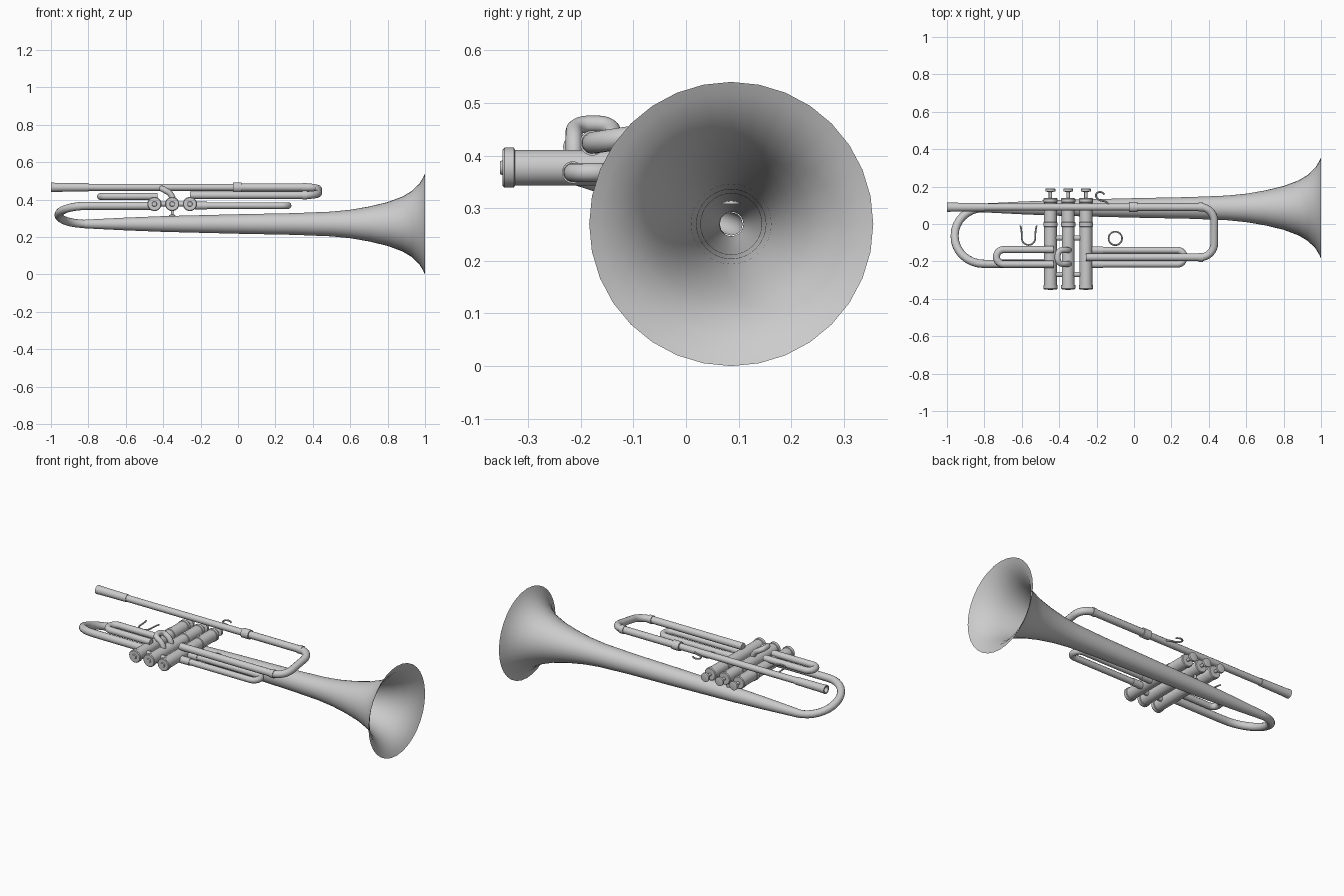
import bpy, bmesh, math
from mathutils import Vector

if "Cube" in bpy.data.objects:
    bpy.data.objects.remove(bpy.data.objects["Cube"])


def finish(ob, angle=40):
    ob.data.shade_smooth()
    ob.data.set_sharp_from_angle(angle=math.radians(angle))
    return ob


def lathe(name, origin, axis, profile, segs=24, angle=40):
    """Revolve (distance, radius) pairs around an axis through origin."""
    a, o = Vector(axis).normalized(), Vector(origin)
    u = a.orthogonal().normalized()
    v = a.cross(u)
    bm = bmesh.new()
    rings = []
    for t, r in profile:
        rings.append([bm.verts.new(o + a * t + r * (u * math.cos(k) + v * math.sin(k)))
                      for k in (2 * math.pi * i / segs for i in range(segs))])
    for p, q in zip(rings, rings[1:]):
        for i in range(segs):
            j = (i + 1) % segs
            bm.faces.new((p[i], p[j], q[j], q[i]))
    bmesh.ops.remove_doubles(bm, verts=bm.verts, dist=1e-5)
    bmesh.ops.recalc_face_normals(bm, faces=bm.faces)
    me = bpy.data.meshes.new(name)
    bm.to_mesh(me)
    bm.free()
    ob = bpy.data.objects.new(name, me)
    bpy.context.collection.objects.link(ob)
    return finish(ob, angle)


def fillet(points, trim, steps=8):
    """Round every inner corner of a polyline."""
    pts = [Vector(p) for p in points]
    out = [pts[0]]
    for a, c, b in zip(pts, pts[1:], pts[2:]):
        p = c + (a - c).normalized() * min(trim, (a - c).length * 0.5 if a != pts[0] else (a - c).length * 0.98)
        q = c + (b - c).normalized() * min(trim, (b - c).length * 0.5 if b != pts[-1] else (b - c).length * 0.98)
        h, k = p.lerp(c, 0.55), q.lerp(c, 0.55)
        for i in range(steps + 1):
            t = i / steps
            s = 1 - t
            out.append(p * s**3 + h * 3 * s * s * t + k * 3 * s * t * t + q * t**3)
    out.append(pts[-1])
    return out


def tube(name, points, r, trim=0.0, sides=4, caps=True, closed=False):
    """Sweep a round section along a path."""
    pts = fillet(points, trim) if trim else [Vector(p) for p in points]
    cu = bpy.data.curves.new(name + "_path", 'CURVE')
    cu.dimensions = '3D'
    cu.bevel_depth = r
    cu.bevel_resolution = sides
    cu.use_fill_caps = caps
    sp = cu.splines.new('POLY')
    sp.points.add(len(pts) - 1)
    for p, co in zip(sp.points, pts):
        p.co = (*co, 1)
    sp.use_cyclic_u = closed
    tmp = bpy.data.objects.new(name + "_tmp", cu)
    bpy.context.collection.objects.link(tmp)
    me = bpy.data.meshes.new_from_object(tmp.evaluated_get(bpy.context.evaluated_depsgraph_get()))
    bpy.data.objects.remove(tmp)
    ob = bpy.data.objects.new(name, me)
    bpy.context.collection.objects.link(ob)
    return finish(ob)


X, Y = (1, 0, 0), (0, 1, 0)
BELL_Y, BELL_Z = 0.086, 0.27
LEAD_Y, LEAD_Z = 0.09, 0.466
VALVE_X, VALVE_Z = (-0.447, -0.352, -0.257), 0.377

# Bell: one open flaring sheet
lathe("bell", (0, BELL_Y, BELL_Z), X,
      [(-0.82, 0.023), (-0.6, 0.034), (-0.4, 0.042), (0, 0.052), (0.3, 0.058), (0.5, 0.066),
       (0.6, 0.076), (0.7, 0.093), (0.8, 0.117), (0.88, 0.147), (0.93, 0.177), (0.97, 0.216),
       (0.99, 0.249), (1.0, 0.27)], 32, 60)

# Bell bow, sloping up to the third valve level
tube("bell_bow", [(-0.8, BELL_Y, BELL_Z), (-0.959, BELL_Y, BELL_Z),
                  (-0.959, -0.213, 0.367), (-0.45, -0.213, 0.367)], 0.022, 0.155, caps=False)

# Mouthpiece receiver, open at the end
lathe("mouthpiece_receiver", (0, LEAD_Y, LEAD_Z), X,
      [(-0.86, 0.012), (-1.0, 0.018), (-1.0, 0.026), (-0.975, 0.024), (-0.8, 0.022), (-0.8, 0.018)])

# Leadpipe and main tuning slide
tube("leadpipe", [(-0.82, LEAD_Y, LEAD_Z), (0.0, LEAD_Y, LEAD_Z)], 0.019)
tube("tuning_slide", [(0, LEAD_Y, LEAD_Z), (0.429, LEAD_Y, LEAD_Z),
                      (0.429, -0.178, 0.424), (-0.257, -0.178, 0.424)], 0.021, 0.075)
for n, x, y, z in (("upper", 0.345, LEAD_Y, LEAD_Z), ("lower", 0.345, -0.178, 0.424)):
    lathe("slide_ferrule_" + n, (x, y, z), X,
          [(0, 0.02), (0, 0.024), (0.025, 0.024), (0.025, 0.02)])
lathe("leadpipe_ferrule", (0, LEAD_Y, LEAD_Z), X,
      [(-0.028, 0.018), (-0.028, 0.027), (0.02, 0.027), (0.02, 0.018)])

# Valves: casing with caps, stem and finger button
for i, x in enumerate(VALVE_X):
    lathe(f"valve_{i + 1}", (x, 0, VALVE_Z), Y,
          [(-0.354, 0), (-0.354, 0.012), (-0.349, 0.014), (-0.349, 0.034), (-0.345, 0.038),
           (-0.327, 0.038), (-0.325, 0.034), (-0.015, 0.034), (-0.013, 0.038), (0.008, 0.038),
           (0.01, 0.035), (0.115, 0.035), (0.117, 0.038), (0.134, 0.038), (0.138, 0.034),
           (0.138, 0.009), (0.17, 0.009), (0.175, 0.026), (0.188, 0.026), (0.19, 0.022), (0.185, 0)])

# Connecting tubes between valves
for n, y in (("upper", -0.075), ("lower", -0.27)):
    tube("valve_connector_" + n, [(VALVE_X[0], y, VALVE_Z), (VALVE_X[2], y, VALVE_Z)], 0.014)

# Valve slides
tube("rear_valve_slide", [(-0.43, -0.137, 0.417), (-0.735, -0.137, 0.417),
                          (-0.735, -0.215, 0.417), (-0.43, -0.215, 0.417)], 0.019, 0.038)
tube("front_valve_slide", [(-0.257, -0.14, 0.368), (0.268, -0.14, 0.368),
                           (0.268, -0.215, 0.368), (-0.257, -0.215, 0.368)], 0.018, 0.036)
for n, y in (("a", -0.14), ("b", -0.215)):
    lathe("front_slide_sleeve_" + n, (0, y, 0.368), X,
          [(-0.23, 0.018), (-0.23, 0.021), (-0.165, 0.021), (-0.165, 0.018)])
tube("middle_valve_slide", [(-0.348, -0.14, 0.39), (-0.35, -0.14, 0.428), (-0.408, -0.14, 0.46),
                            (-0.408, -0.213, 0.46), (-0.35, -0.213, 0.428), (-0.348, -0.213, 0.39)],
     0.016, 0.028)

# Braces from the valves to the bell and leadpipe
lathe("bell_brace", (-0.352, BELL_Y, 0.308), (0, 0, 1),
      [(0, 0.018), (0.01, 0.016), (0.014, 0.007), (0.04, 0.007)], 16)
# Finger ring, thumb hook and finger hook
tube("finger_ring", [(-0.1 + 0.036 * math.cos(k), -0.077 + 0.036 * math.sin(k), 0.37)
                     for k in (math.pi * i / 16 for i in range(32))], 0.0045, sides=2, closed=True)
tube("thumb_hook", [(-0.608, -0.008, 0.42), (-0.6, -0.03, 0.42), (-0.6, -0.112, 0.42),
                    (-0.528, -0.112, 0.42), (-0.528, -0.03, 0.42), (-0.52, -0.008, 0.42)],
     0.0045, 0.036, sides=2)
tube("finger_hook", [(-0.13, 0.1, LEAD_Z), (-0.15, 0.122, LEAD_Z), (-0.185, 0.125, LEAD_Z),
                     (-0.208, 0.15, LEAD_Z), (-0.195, 0.172, LEAD_Z), (-0.165, 0.17, LEAD_Z),
                     (-0.158, 0.158, LEAD_Z)], 0.005, 0.015, sides=2)
